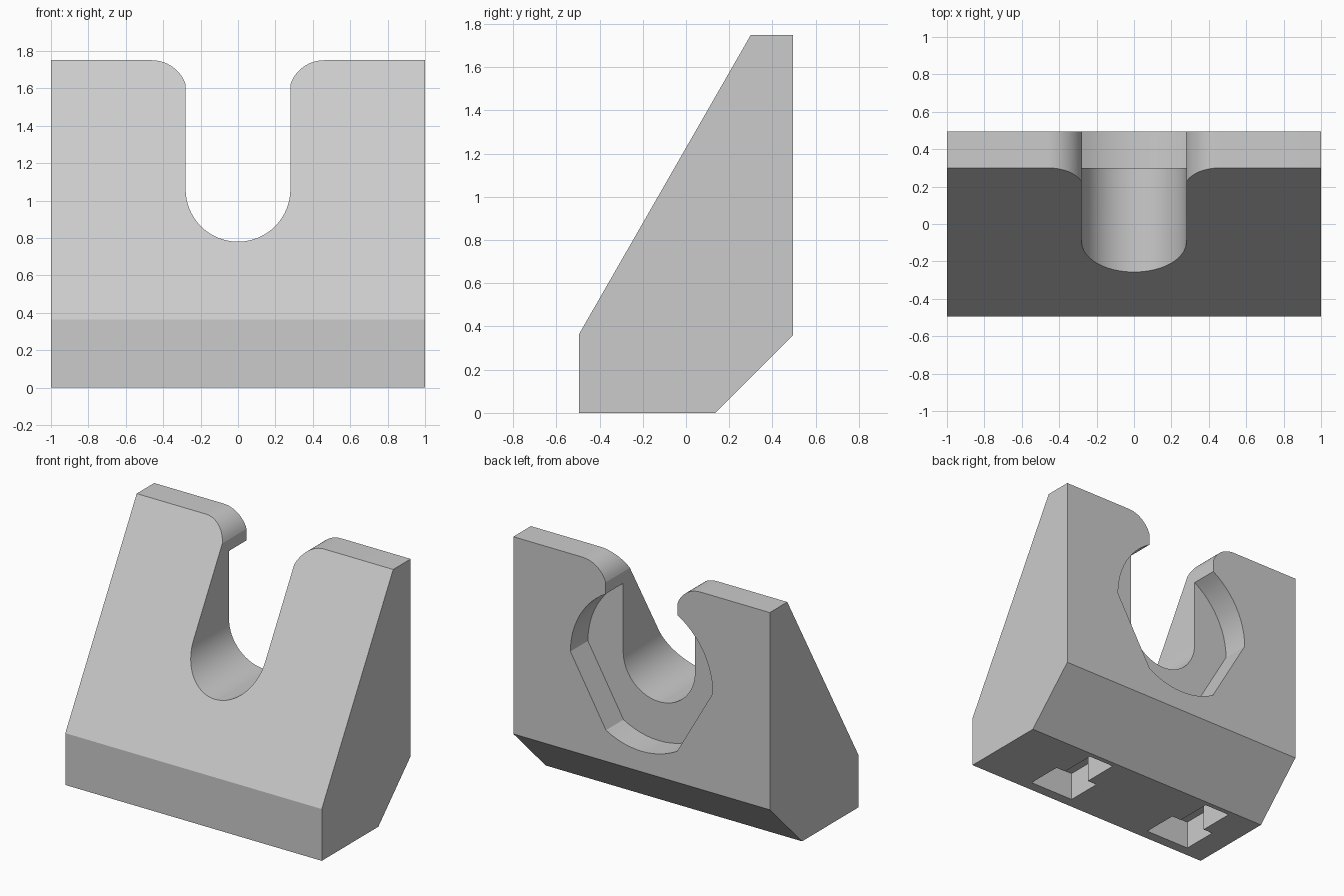
import bpy, bmesh
from math import sin, cos, radians
from mathutils import Vector

cube = bpy.data.objects.get("Cube")
if cube:
    bpy.data.objects.remove(cube, do_unlink=True)

grey = bpy.data.materials.new("light_grey")
grey.use_nodes = True
colour = (0.6, 0.6, 0.6, 1)
grey.diffuse_color = colour
grey.node_tree.nodes["Principled BSDF"].inputs["Base Color"].default_value = colour


def prism(name, points, direction):
    """Extrude a closed 3D outline along a direction."""
    bm = bmesh.new()
    face = bm.faces.new([bm.verts.new(p) for p in points])
    side = bmesh.ops.extrude_face_region(bm, geom=[face])["geom"]
    moved = [g for g in side if isinstance(g, bmesh.types.BMVert)]
    bmesh.ops.translate(bm, verts=moved, vec=Vector(direction))
    bmesh.ops.recalc_face_normals(bm, faces=bm.faces)
    mesh = bpy.data.meshes.new(name)
    bm.to_mesh(mesh)
    bm.free()
    mesh.materials.append(grey)
    obj = bpy.data.objects.new(name, mesh)
    bpy.context.collection.objects.link(obj)
    return obj


def arc(cx, cz, r, start, end, steps):
    angles = [radians(start + (end - start) * i / steps) for i in range(steps + 1)]
    return [(cx + r * cos(a), cz + r * sin(a)) for a in angles]


def cut(target, cutter):
    cutter.hide_render = True
    mod = target.modifiers.new("cut", "BOOLEAN")
    mod.operation = "DIFFERENCE"
    mod.solver = "EXACT"
    mod.object = cutter
    bpy.context.view_layer.objects.active = target
    bpy.ops.object.modifier_apply(modifier=mod.name)
    bpy.data.objects.remove(cutter, do_unlink=True)


# Wedge body: side profile swept across the width
side_profile = [(-0.495, 0), (0.135, 0), (0.495, 0.36),
                (0.495, 1.75), (0.3, 1.75), (-0.495, 0.365)]
body = prism("bracket_body", [(-1, y, z) for y, z in side_profile], (2, 0, 0))

# U-shaped slot with rounded shoulders at its mouth
shoulder = arc(0.46, 1.56, 0.19, 161.5, 90, 12)
slot = arc(0, 1.06, 0.28, 180, 360, 32) + shoulder + [(0.46, 1.9), (-0.46, 1.9)]
slot += [(-x, z) for x, z in reversed(shoulder)]
cut(body, prism("slot_cutter", [(x, -1, z) for x, z in slot], (0, 2, 0)))

# Pocket in the back: circle flattened on alternate sixths
pocket = []
for start in (0, 120, 240):
    pocket += arc(0, 1.06, 0.555, start, start + 60, 12)
cut(body, prism("pocket_cutter", [(x, 0.3, z) for x, z in pocket], (0, 0.5, 0)))

# Two T-shaped sockets in the underside
half_tee = [(0.175, -0.42), (0.175, -0.16), (0.1, -0.16), (0.1, 0.1)]
tee = half_tee + [(-x, y) for x, y in reversed(half_tee)]
for cx in (0.37, -0.645):
    cut(body, prism("socket_cutter", [(cx + x, y, -0.1) for x, y in tee], (0, 0, 0.3)))

# Smooth the curves, keep the corners sharp
bpy.ops.object.select_all(action="DESELECT")
body.select_set(True)
bpy.context.view_layer.objects.active = body
bpy.ops.object.shade_smooth_by_angle(angle=radians(20))
